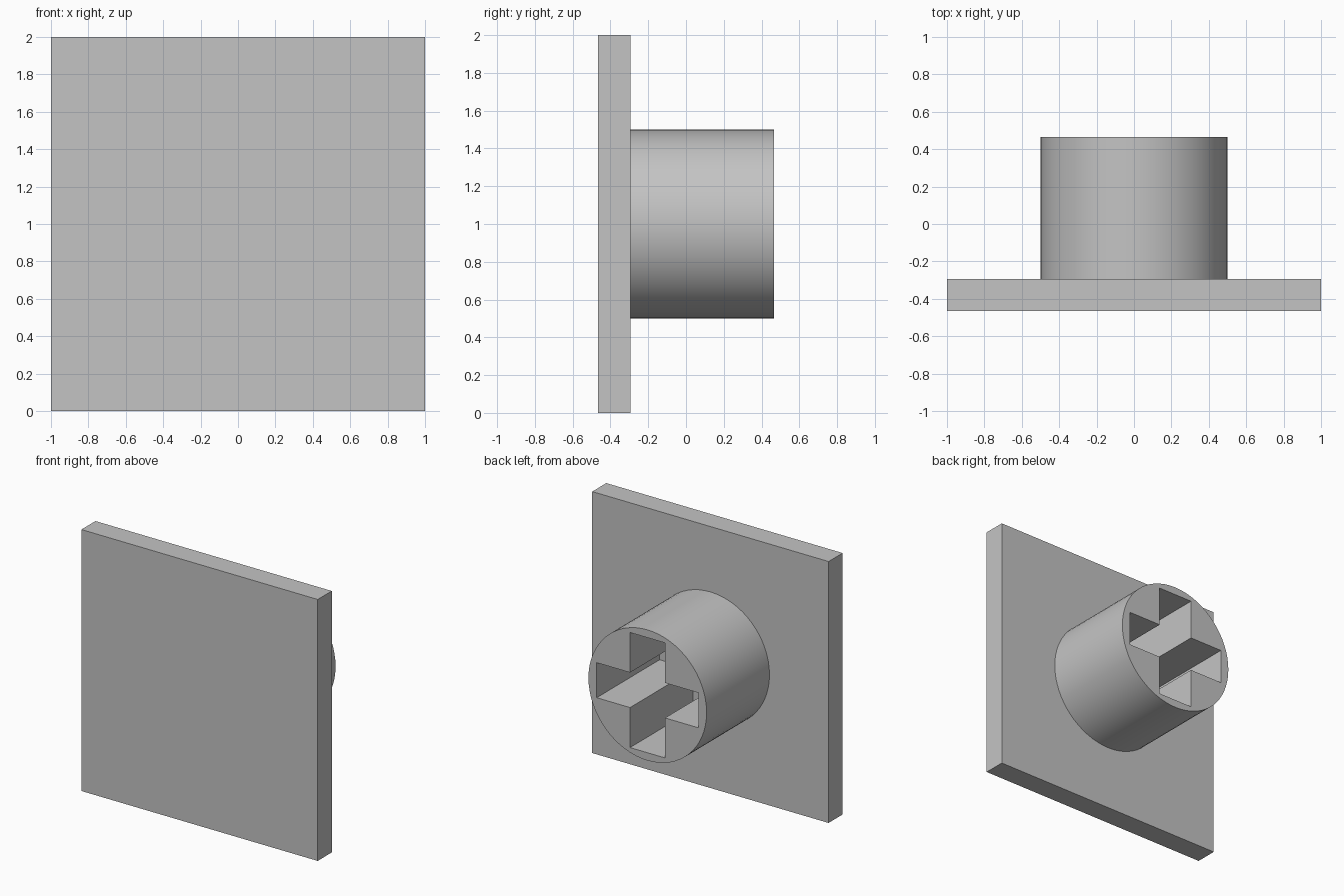
import bpy, bmesh, math
from mathutils import Vector

default = bpy.data.objects.get("Cube")
if default:
    bpy.data.objects.remove(default, do_unlink=True)

FRONT, JOINT, BACK = -0.465, -0.295, 0.465
CENTRE_Z = 1.0

grey = bpy.data.materials.new("light_grey")
grey.use_nodes = True
grey.diffuse_color = (0.55, 0.55, 0.55, 1)
grey.node_tree.nodes["Principled BSDF"].inputs["Base Color"].default_value = grey.diffuse_color


def add_object(name, bm):
    bmesh.ops.recalc_face_normals(bm, faces=bm.faces[:])
    mesh = bpy.data.meshes.new(name)
    bm.to_mesh(mesh)
    bm.free()
    mesh.materials.append(grey)
    obj = bpy.data.objects.new(name, mesh)
    bpy.context.collection.objects.link(obj)
    return obj


def add_loop(bm, points):
    """Closed loop of edges in the plane of the joint."""
    verts = [bm.verts.new((x, JOINT, CENTRE_Z + z)) for x, z in points]
    return [bm.edges.new((v, verts[i - 1])) for i, v in enumerate(verts)]


# Square plate
bm = bmesh.new()
bmesh.ops.create_cube(bm, size=1)
bmesh.ops.scale(bm, vec=(2, JOINT - FRONT, 2), verts=bm.verts[:])
bmesh.ops.translate(bm, vec=(0, (FRONT + JOINT) / 2, CENTRE_Z), verts=bm.verts[:])
add_object("square_plate", bm)

# Round socket with a cross-shaped hole running down to the plate
sides, radius = 64, 0.5
circle = [(radius * math.cos(math.tau * i / sides), radius * math.sin(math.tau * i / sides))
          for i in range(sides)]
reach_x, reach_z = 0.43, 0.44
half_x, half_z = 0.148, 0.134
quarter = [(reach_x, half_z), (half_x, half_z), (half_x, reach_z)]
cross = (quarter + [(-x, z) for x, z in reversed(quarter)]
         + [(-x, -z) for x, z in quarter] + [(x, -z) for x, z in reversed(quarter)])

bm = bmesh.new()
edges = add_loop(bm, circle) + add_loop(bm, cross)
bmesh.ops.triangle_fill(bm, edges=edges, use_beauty=True, normal=Vector((0, 1, 0)))
extruded = bmesh.ops.extrude_face_region(bm, geom=bm.faces[:], use_keep_orig=True)
moved = [g for g in extruded["geom"] if isinstance(g, bmesh.types.BMVert)]
bmesh.ops.translate(bm, vec=(0, BACK - JOINT, 0), verts=moved)
socket = add_object("cross_socket", bm)

# Smooth the round wall, keep the rims and the cross sharp
bpy.ops.object.select_all(action="DESELECT")
socket.select_set(True)
bpy.context.view_layer.objects.active = socket
bpy.ops.object.shade_smooth_by_angle(angle=math.radians(30))
